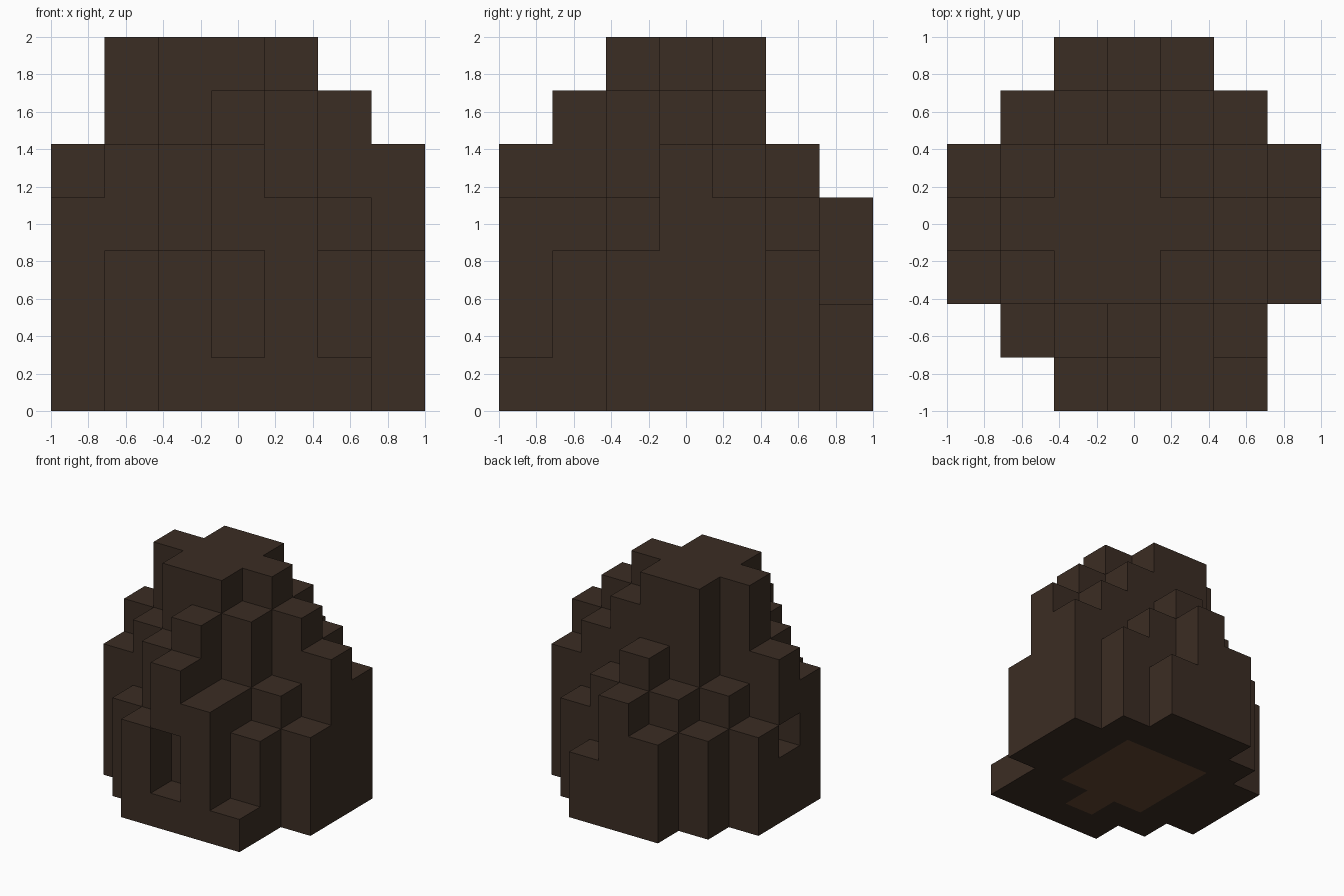
import bpy
import bmesh
from mathutils import Vector

default_cube = bpy.data.objects.get("Cube")
if default_cube:
    bpy.data.objects.remove(default_cube, do_unlink=True)

GRID = 7
CELL = 2 / GRID

# Column heights in blocks: rows run front to back, columns run along +x
HEIGHTS = [
    "0035410",
    "0356430",
    "4577643",
    "5777765",
    "3477654",
    "0345430",
    "0034200",
]


def make_material(name, colour):
    mat = bpy.data.materials.new(name)
    mat.use_nodes = True
    rgba = (*colour, 1.0)
    mat.diffuse_color = rgba
    mat.node_tree.nodes["Principled BSDF"].inputs["Base Color"].default_value = rgba
    return mat


shell_brown = make_material("dark shell brown", (0.044, 0.026, 0.017))
base_brown = make_material("lighter base brown", (0.125, 0.062, 0.030))

# Solid blocks, stacked in columns
blocks = {
    (i, j, k)
    for j, row in enumerate(HEIGHTS)
    for i, height in enumerate(row)
    for k in range(int(height))
}

# Recesses: a tall slot in the front and a small pocket in the -x side
blocks -= {(3, 0, 1), (3, 0, 2), (0, 3, 2)}


def in_base_patch(i, j):
    return (2 <= i <= 4 and 2 <= j <= 4) or (i, j) == (3, 1)


# Blocky shell: only the faces between a block and empty space
bm = bmesh.new()
corners = {}


def corner(point):
    key = tuple(round(c) for c in point)
    if key not in corners:
        x, y, z = key
        corners[key] = bm.verts.new((x * CELL - 1, y * CELL - 1, z * CELL))
    return corners[key]


for block in sorted(blocks):
    for axis in range(3):
        for sign in (-1, 1):
            normal = Vector((0, 0, 0))
            normal[axis] = sign
            if tuple(round(c) for c in Vector(block) + normal) in blocks:
                continue
            # Two tangents ordered so the face looks outwards
            u = Vector((0, 0, 0))
            u[(axis + 1) % 3] = 0.5
            v = normal.cross(u)
            centre = Vector(block) + Vector((0.5, 0.5, 0.5)) + normal * 0.5
            face = bm.faces.new(
                [corner(centre + d) for d in (-u - v, u - v, u + v, v - u)]
            )
            # Lighter patch under the base
            underside = axis == 2 and sign < 0 and block[2] == 0
            face.material_index = int(underside and in_base_patch(*block[:2]))

mesh = bpy.data.meshes.new("egg_shell")
bm.to_mesh(mesh)
bm.free()
mesh.materials.append(shell_brown)
mesh.materials.append(base_brown)
egg_shell = bpy.data.objects.new("egg_shell", mesh)
bpy.context.collection.objects.link(egg_shell)
